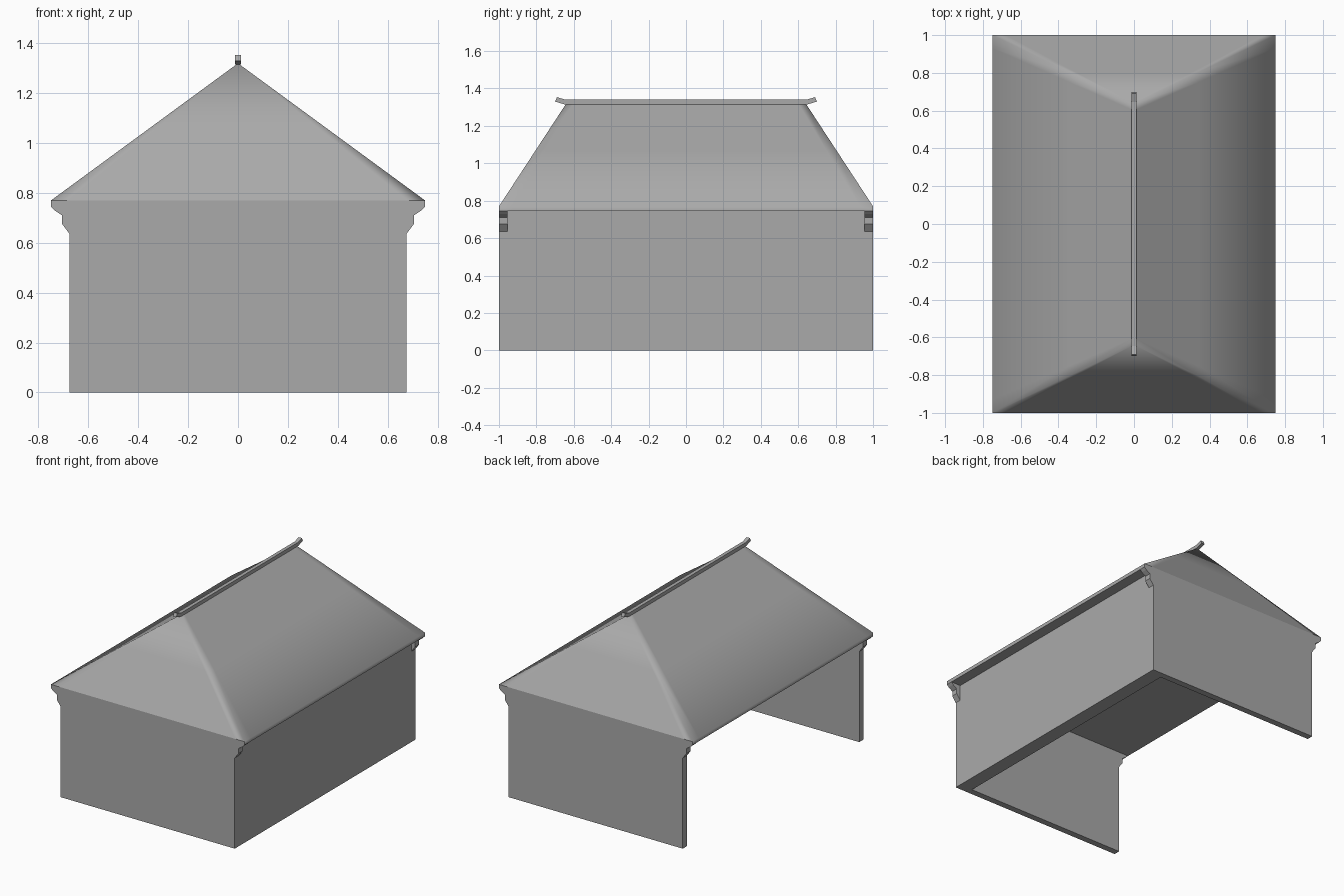
import bpy, bmesh
from mathutils import Vector

cube = bpy.data.objects.get("Cube")
if cube:
    bpy.data.objects.remove(cube, do_unlink=True)

grey = bpy.data.materials.new("plain_grey")
grey.use_nodes = True
GREY = (0.4, 0.4, 0.4, 1)
grey.diffuse_color = GREY
grey.node_tree.nodes["Principled BSDF"].inputs["Base Color"].default_value = GREY

HALF_X, HALF_Y = 0.75, 1.0
WALL_X, END_T, SIDE_T = 0.675, 0.045, 0.1
SOFFIT, EAVE, RIDGE, RIDGE_Y = 0.745, 0.77, 1.32, 0.64


def finish(name, bm):
    bmesh.ops.remove_doubles(bm, verts=bm.verts, dist=0.0005)
    bmesh.ops.recalc_face_normals(bm, faces=bm.faces)
    mesh = bpy.data.meshes.new(name)
    bm.to_mesh(mesh)
    bm.free()
    mesh.materials.append(grey)
    obj = bpy.data.objects.new(name, mesh)
    bpy.context.collection.objects.link(obj)
    return obj


def extrude(name, outline, offset):
    """Prism from a closed outline of 3D points."""
    bm = bmesh.new()
    face = bm.faces.new([bm.verts.new(p) for p in outline])
    new = bmesh.ops.extrude_face_region(bm, geom=[face])["geom"]
    verts = [v for v in new if isinstance(v, bmesh.types.BMVert)]
    bmesh.ops.translate(bm, verts=verts, vec=offset)
    return finish(name, bm)


# End walls, with stepped corbels under the eaves
half = [(WALL_X, 0), (WALL_X, 0.635), (0.705, 0.675), (0.705, 0.71),
        (0.735, 0.73), (HALF_X, SOFFIT)]
profile = half + [(-x, z) for x, z in reversed(half)]
for name, y in (("front_wall", -HALF_Y), ("back_wall", HALF_Y - END_T)):
    extrude(name, [(x, y, z) for x, z in profile], (0, END_T, 0))

# Single long side wall; the opposite side is open
inner = HALF_Y - END_T
extrude("left_side_wall",
        [(WALL_X - SIDE_T, -inner, 0), (WALL_X, -inner, 0),
         (WALL_X, -inner, SOFFIT), (WALL_X - SIDE_T, -inner, SOFFIT)],
        (0, 2 * inner, 0))

# Hipped roof: strips from eave to ridge, narrow ones beside each hip
bm = bmesh.new()


def add_face(points):
    unique = []
    for p in points:
        if all((p - q).length > 0.0005 for q in unique):
            unique.append(p)
    face = bm.faces.new([bm.verts.new(p) for p in unique])
    face.smooth = True


def roof_side(low, high):
    for i in range(len(low) - 1):
        a, b, c, d = low[i], low[i + 1], high[i + 1], high[i]
        mid_b, mid_a = b.lerp(c, 0.55), a.lerp(d, 0.55)
        add_face([a, b, mid_b, mid_a])
        add_face([mid_a, mid_b, c, d])
        drop = Vector((0, 0, SOFFIT - EAVE))
        add_face([a, a + drop, b + drop, b])


for s in (-1, 1):
    roof_side([Vector((s * HALF_X, y, EAVE)) for y in (-1, -0.93, 0.93, 1)],
              [Vector((0, y, RIDGE)) for y in (-RIDGE_Y, -0.6, 0.6, RIDGE_Y)])
    roof_side([Vector((x, s * HALF_Y, EAVE)) for x in (-HALF_X, -0.68, 0.68, HALF_X)],
              [Vector((0, s * RIDGE_Y, RIDGE))] * 4)
bmesh.ops.remove_doubles(bm, verts=bm.verts, dist=0.0005)
rim = [e for e in bm.edges if e.is_boundary]
bmesh.ops.contextual_create(bm, geom=rim)

# Crisp soffit, ridge, corners and end eaves; soft hips and side eaves
for e in bm.edges:
    a, b = (v.co for v in e.verts)
    top, low = max(a.z, b.z), min(a.z, b.z)
    end_eave = top < EAVE + 0.01 and abs(a.y) > 0.99 and abs(b.y) > 0.99
    e.smooth = not (top < SOFFIT + 0.01 or low > RIDGE - 0.01 or end_eave)
finish("hipped_roof", bm)

# Ridge bar with upturned ends
lower = [(-0.7, 1.33), (-0.65, 1.315), (0.65, 1.315), (0.7, 1.33)]
upper = [(0.69, 1.354), (0.645, 1.34), (-0.645, 1.34), (-0.69, 1.354)]
extrude("ridge_bar", [(-0.0125, y, z) for y, z in lower + upper], (0.025, 0, 0))
